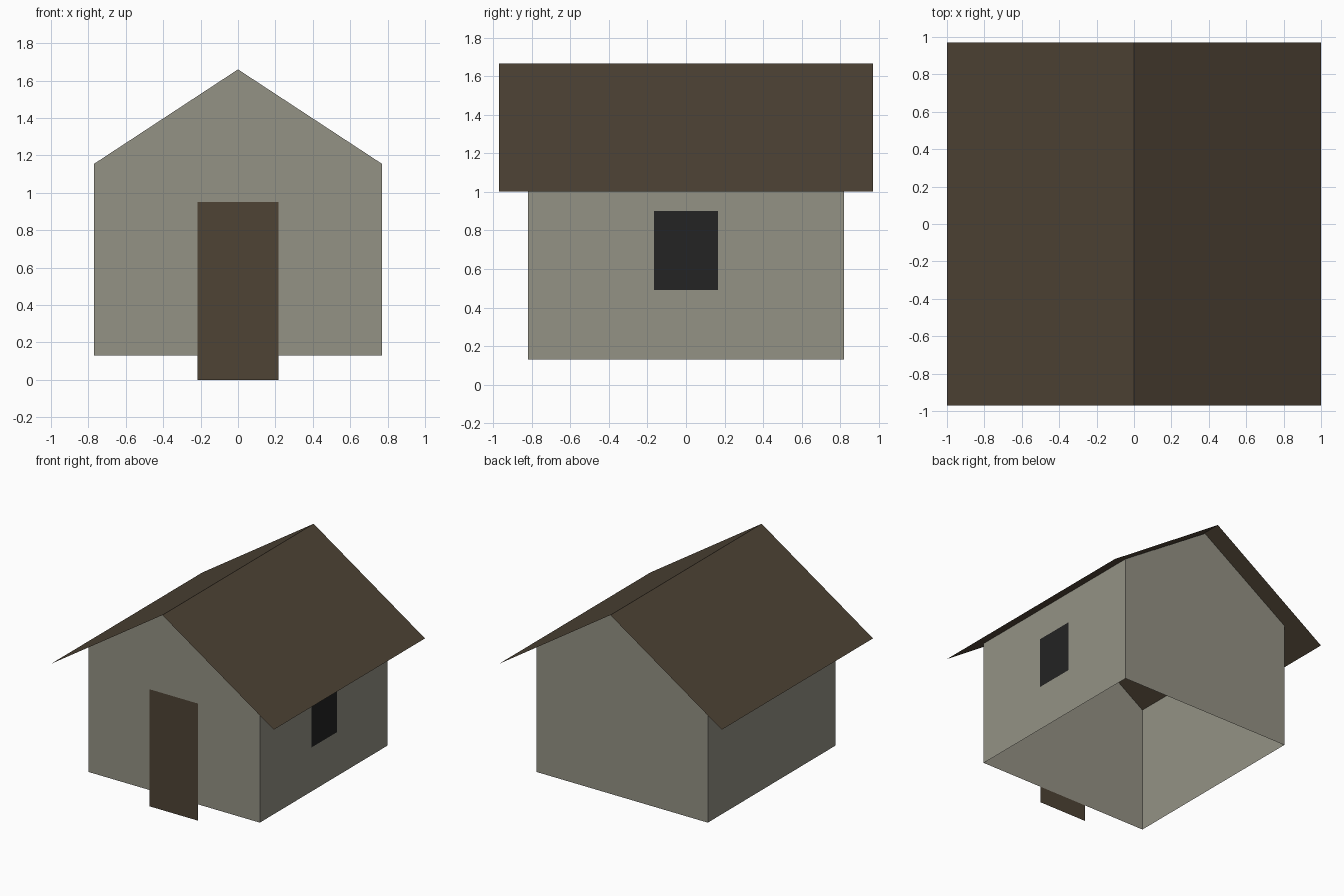
import bpy
import bmesh

cube = bpy.data.objects.get("Cube")
if cube:
    bpy.data.objects.remove(cube, do_unlink=True)


def srgb(value):
    return value / 12.92 if value <= 0.04045 else ((value + 0.055) / 1.055) ** 2.4


def material(name, *rgb):
    mat = bpy.data.materials.new(name)
    colour = [srgb(c / 255) for c in rgb] + [1]
    mat.diffuse_color = colour
    mat.use_nodes = True
    mat.node_tree.nodes["Principled BSDF"].inputs["Base Color"].default_value = colour
    return mat


def finish(name, bm, mat):
    mesh = bpy.data.meshes.new(name)
    bm.to_mesh(mesh)
    bm.free()
    mesh.materials.append(mat)
    obj = bpy.data.objects.new(name, mesh)
    bpy.context.collection.objects.link(obj)
    return obj


def sweep(name, profile, depth, mat, capped):
    """Sweep an x-z profile along y; capped closes both ends and leaves the first edge open."""
    bm = bmesh.new()
    front, back = [[bm.verts.new((x, y, z)) for x, z in profile] for y in (-depth, depth)]
    for i in range(len(profile) - 1):
        bm.faces.new((front[i], back[i], back[i + 1], front[i + 1]))
    if capped:
        bm.faces.new(front)
        bm.faces.new(back[::-1])
        bmesh.ops.recalc_face_normals(bm, faces=bm.faces)
    return finish(name, bm, mat)


def panel(name, corners, mat):
    bm = bmesh.new()
    bm.faces.new([bm.verts.new(c) for c in corners])
    return finish(name, bm, mat)


stone = material("grey stone", 148, 146, 133)
wood = material("dark brown wood", 78, 67, 53)
glass = material("dark window", 35, 35, 35)

# Open-bottomed walls with gables, and a thin overhanging roof
W, D, BASE, EAVE, RIDGE = 0.77, 0.82, 0.13, 1.155, 1.66
walls = sweep("walls", [(W, BASE), (W, EAVE), (0, RIDGE), (-W, EAVE), (-W, BASE)], D, stone, True)

# The sloping tops of the walls are left open beneath the roof
bm = bmesh.new()
bm.from_mesh(walls.data)
slopes = [f for f in bm.faces if abs(f.normal.z) > 0.1]
bmesh.ops.delete(bm, geom=slopes, context="FACES")
bm.to_mesh(walls.data)
bm.free()

sweep("roof", [(-1, 1.003), (0, 1.666), (1, 1.003)], 0.97, wood, False)

# Door on the front gable, reaching the ground
y = -D - 0.004
panel("door", [(-0.217, y, 0), (0.217, y, 0), (0.217, y, 0.95), (-0.217, y, 0.95)], wood)

# Window on one side wall only
x = W + 0.004
panel("window", [(x, -0.165, 0.49), (x, 0.165, 0.49), (x, 0.165, 0.9), (x, -0.165, 0.9)], glass)
